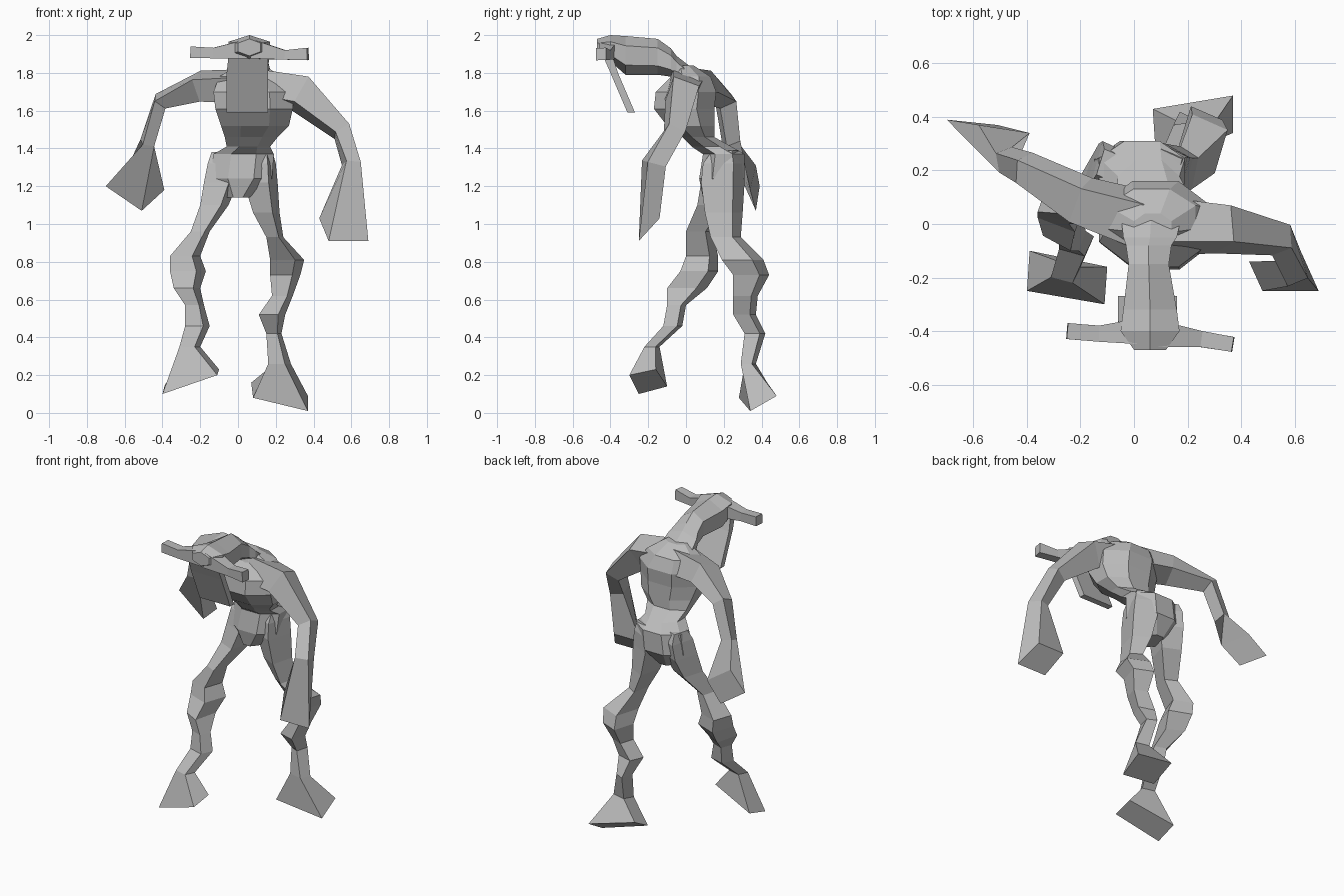
import bpy, bmesh
from math import sin, cos, pi, radians
from mathutils import Vector

cube = bpy.data.objects.get("Cube")
if cube:
    bpy.data.objects.remove(cube, do_unlink=True)

# One plain grey for the whole figure
grey = bpy.data.materials.new("plain_grey")
grey.use_nodes = True
colour = (0.5, 0.5, 0.5, 1)
grey.diffuse_color = colour
grey.node_tree.nodes["Principled BSDF"].inputs["Base Color"].default_value = colour


def unit_polygon(sides, turn=0):
    """Regular polygon, turned by some degrees, filling the square from -1 to 1."""
    angles = [(i + 0.5) * 2 * pi / sides + radians(turn) for i in range(sides)]
    wide = max(abs(cos(a)) for a in angles)
    tall = max(abs(sin(a)) for a in angles)
    return [(cos(a) / wide, sin(a) / tall) for a in angles]


def skin(name, rings):
    """Join consecutive rings of points into a closed, flat-shaded tube."""
    bm = bmesh.new()
    loops = [[bm.verts.new(p) for p in ring] for ring in rings]
    for low, high in zip(loops, loops[1:]):
        count = len(low)
        for i in range(count):
            j = (i + 1) % count
            bm.faces.new((low[i], low[j], high[j], high[i]))
    bm.faces.new(loops[0])
    bm.faces.new(loops[-1])
    bmesh.ops.recalc_face_normals(bm, faces=bm.faces)
    mesh = bpy.data.meshes.new(name)
    bm.to_mesh(mesh)
    bm.free()
    mesh.materials.append(grey)
    obj = bpy.data.objects.new(name, mesh)
    bpy.context.collection.objects.link(obj)


def stack(name, bounds, sides=4, turn=0, along_y=False, tip=None):
    """Rings given by their extents: low and high of two axes, then the level."""
    rings = []
    for a0, a1, b0, b1, level in bounds:
        ring = []
        for u, v in unit_polygon(sides, turn):
            a = (a0 + a1) / 2 + u * (a1 - a0) / 2
            b = (b0 + b1) / 2 + v * (b1 - b0) / 2
            ring.append((a, level, b) if along_y else (a, b, level))
        rings.append(ring)
    if tip:
        rings.append(tip)
    skin(name, rings)


def limb(name, joints, turn=0, tip=None):
    """Four-sided tube following joints: centre, depth radius, thickness radius."""
    centres = [Vector(j[:3]) for j in joints]
    if tip:
        centres.append(sum((Vector(p) for p in tip), Vector()) / len(tip))
    rings = []
    for i, joint in enumerate(joints):
        ahead = centres[min(i + 1, len(centres) - 1)]
        behind = centres[max(i - 1, 0)]
        along = (ahead - behind).normalized()
        back = Vector((0, 1, 0))
        back = (back - along * back.dot(along)).normalized()
        across = along.cross(back)
        rings.append([centres[i] + back * u * joint[3] + across * v * joint[4]
                      for u, v in unit_polygon(4, turn)])
    if tip:
        rings.append(tip)
    skin(name, rings)


# Torso, from crotch up to the base of the neck
stack("torso", [
    (-.06, .06, .09, .24, 1.14),
    (-.15, .18, .07, .31, 1.24),
    (-.13, .19, .09, .31, 1.37),
    (-.06, .17, .03, .24, 1.41),
    (-.07, .21, -.02, .15, 1.46),
    (-.09, .27, -.10, .15, 1.52),
    (-.12, .29, -.17, .15, 1.61),
    (-.13, .29, -.16, .16, 1.70),
    (-.10, .23, -.08, .13, 1.78),
    (.0, .14, -.06, .04, 1.84),
], sides=8)

# Neck and head, running forward
stack("head", [
    (-.05, .18, 1.66, 1.82, .04),
    (-.04, .16, 1.76, 1.89, -.05),
    (-.03, .14, 1.78, 1.93, -.08),
    (-.02, .13, 1.79, 1.98, -.15),
    (-.04, .16, 1.79, 1.995, -.32),
    (-.05, .17, 1.86, 2.0, -.40),
    (.0, .12, 1.89, 1.98, -.47),
], sides=6, along_y=True)

# Flat plate hanging from the face
stack("face_plate", [
    (-.06, .16, -.31, -.27, 1.59),
    (-.06, .16, -.40, -.36, 1.80),
    (-.05, .16, -.44, -.39, 1.89),
])

# Horns
limb("left_horn", [
    (.08, -.41, 1.925, .05, .05),
    (.25, -.43, 1.895, .03, .025),
    (.37, -.45, 1.90, .028, .033),
])
limb("right_horn", [
    (.04, -.40, 1.925, .05, .05),
    (-.13, -.41, 1.905, .03, .028),
    (-.25, -.40, 1.91, .03, .03),
])

# Arms, each ending in a flared club hand
limb("left_arm", [
    (.10, -.01, 1.73, .11, .09),
    (.33, -.02, 1.69, .09, .10),
    (.55, -.06, 1.49, .06, .055),
    (.60, -.17, 1.32, .065, .05),
], turn=-18, tip=[(.62, -.14, 1.03), (.69, -.25, .91), (.48, -.25, .91), (.43, -.14, 1.03)])
limb("right_arm", [
    (.02, .02, 1.73, .11, .09),
    (-.20, .09, 1.73, .09, .08),
    (-.41, .21, 1.65, .06, .045),
    (-.48, .24, 1.43, .05, .04),
], turn=-18, tip=[(-.39, .34, 1.18), (-.51, .37, 1.07), (-.70, .39, 1.20), (-.58, .37, 1.31)])

# Legs, each ending in a flared foot
stack("left_leg", [
    (.07, .18, .14, .28, 1.39),
    (.04, .20, .09, .31, 1.32),
    (.03, .21, .08, .31, 1.22),
    (.08, .22, .10, .30, 1.06),
    (.15, .24, .13, .29, .93),
    (.17, .35, .19, .41, .81),
    (.17, .33, .25, .44, .73),
    (.18, .29, .25, .38, .62),
    (.11, .25, .25, .37, .52),
    (.15, .23, .31, .42, .42),
    (.16, .28, .29, .37, .26),
], turn=-20, tip=[(.37, .48, .09), (.07, .43, .16), (.08, .28, .08), (.37, .34, .01)])
stack("right_leg", [
    (-.14, -.03, .15, .28, 1.38),
    (-.16, .0, .10, .31, 1.32),
    (-.18, .0, .08, .30, 1.22),
    (-.20, -.05, .06, .25, 1.10),
    (-.25, -.15, .0, .14, .96),
    (-.36, -.20, .0, .17, .83),
    (-.36, -.17, -.03, .17, .75),
    (-.34, -.20, -.10, .11, .66),
    (-.28, -.18, -.10, .0, .57),
    (-.28, -.15, -.12, -.02, .46),
    (-.31, -.20, -.22, -.14, .35),
], turn=-20, tip=[(-.10, -.16, .23), (-.39, -.10, .14), (-.40, -.25, .10), (-.11, -.30, .20)])
